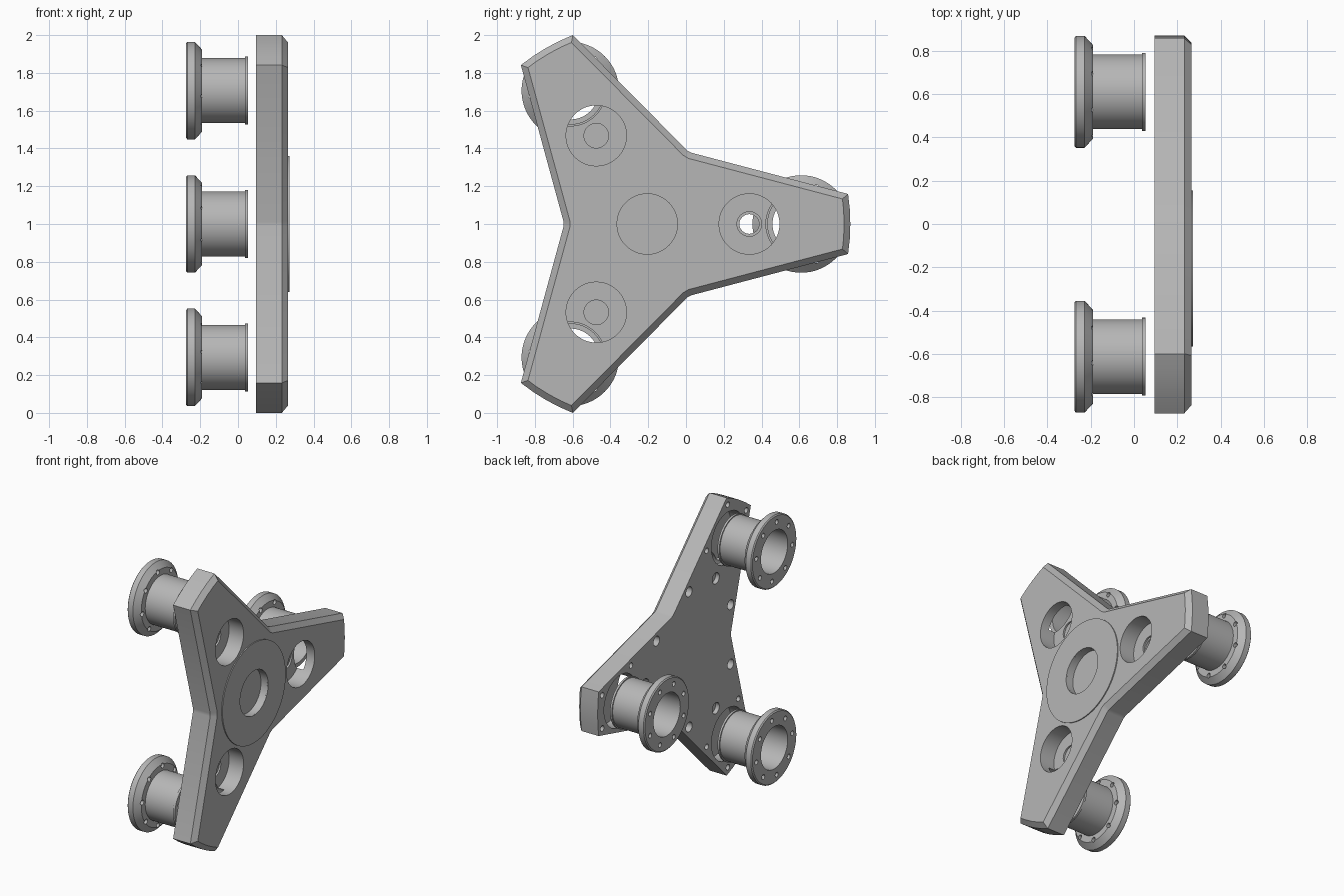
import bpy, bmesh, math
from mathutils import Vector

if "Cube" in bpy.data.objects:
    bpy.data.objects.remove(bpy.data.objects["Cube"])

CY, CZ = -0.205, 1.0                 # hub centre in the y-z plane
ARMS = [0, 120, 240]                 # arm directions, degrees
SPOOL_R, POCKET_R = 0.815, 0.54      # distance from the hub along an arm

grey = bpy.data.materials.new("light_grey")
grey.diffuse_color = (0.47, 0.47, 0.47, 1)
grey.use_nodes = True
grey.node_tree.nodes["Principled BSDF"].inputs["Base Color"].default_value = grey.diffuse_color


def polar(r, deg, y=CY, z=CZ):
    a = math.radians(deg)
    return y + r * math.cos(a), z + r * math.sin(a)


def finish(name, bm, smooth=True):
    bmesh.ops.recalc_face_normals(bm, faces=bm.faces[:])
    me = bpy.data.meshes.new(name)
    bm.to_mesh(me)
    bm.free()
    me.materials.append(grey)
    ob = bpy.data.objects.new(name, me)
    bpy.context.collection.objects.link(ob)
    return ob


def activate(ob):
    bpy.ops.object.select_all(action='DESELECT')
    ob.select_set(True)
    bpy.context.view_layer.objects.active = ob


def lathe(bm, profile, y, z, n=64):
    """Revolve a closed (x, radius) profile round an x-parallel axis."""
    rings = []
    for i in range(n):
        a = 2 * math.pi * i / n
        rings.append([bm.verts.new((x, y + r * math.cos(a), z + r * math.sin(a)))
                      for x, r in profile])
    m = len(profile)
    for i in range(n):
        p, q = rings[i], rings[(i + 1) % n]
        for j in range(m):
            k = (j + 1) % m
            bm.faces.new((p[j], p[k], q[k], q[j]))


def drill(bm, x0, x1, r, y, z, n=48):
    """Solid cylinder along x."""
    def ring(x):
        return [bm.verts.new((x, *polar(r, 360 * i / n, y, z))) for i in range(n)]
    a, b = ring(x0), ring(x1)
    bm.faces.new(a)
    bm.faces.new(b[::-1])
    for i in range(n):
        k = (i + 1) % n
        bm.faces.new((a[i], b[i], b[k], a[k]))


def cut(target, bm):
    """Subtract the cutter mesh and discard it."""
    cutter = finish("cutter", bm)
    cutter.hide_render = True
    mod = target.modifiers.new("cut", 'BOOLEAN')
    mod.operation, mod.solver, mod.object = 'DIFFERENCE', 'EXACT', cutter
    activate(target)
    bpy.ops.object.modifier_apply(modifier=mod.name)
    bpy.data.objects.remove(cutter)


def smooth(ob):
    activate(ob)
    bpy.ops.object.shade_smooth_by_angle(angle=math.radians(25))


# Three-armed plate with arc tips and a chamfered outer rim
bm = bmesh.new()
outline = []
for arm in ARMS:
    outline += [polar(1.075, arm + t) for t in (-8.5, -4.25, 0, 4.25, 8.5)]
    outline += [polar(0.443, arm + t) for t in (58.5, 61.5)]
back = [bm.verts.new((0.095, y, z)) for y, z in outline]
front = [bm.verts.new((0.265, y, z)) for y, z in outline]
bm.faces.new(back)
top = bm.faces.new(front[::-1])
for i in range(len(outline)):
    k = (i + 1) % len(outline)
    bm.faces.new((back[i], front[i], front[k], back[k]))
bmesh.ops.recalc_face_normals(bm, faces=bm.faces[:])
bmesh.ops.bevel(bm, geom=top.edges[:], offset=0.033, segments=1,
                affect='EDGES', profile=0.5)
plate = finish("plate", bm)

# Front pockets and the hub recess
bm = bmesh.new()
drill(bm, 0.215, 0.3, 0.16, CY, CZ)
for arm in ARMS:
    drill(bm, 0.15, 0.3, 0.16, *polar(POCKET_R, arm))
cut(plate, bm)

# Spool sockets from the back, breaking into the pockets
bm = bmesh.new()
for arm in ARMS:
    drill(bm, 0.05, 0.2, 0.187, *polar(SPOOL_R, arm))
cut(plate, bm)

# Shaft seats in the pocket floors
bm = bmesh.new()
for arm in ARMS:
    drill(bm, 0.138, 0.19, 0.065, *polar(POCKET_R, arm))
cut(plate, bm)

# Blind bolt holes and shaft holes in the back (one shaft hole is open)
bm = bmesh.new()
for arm in ARMS:
    end, radius = (0.16, 0.052) if arm == 0 else (0.125, 0.04)
    drill(bm, 0.05, end, radius, *polar(POCKET_R, arm), 32)
    for side in (-1, 1):
        drill(bm, 0.05, 0.17, 0.035, *polar(0.488, arm + side * 34), 24)
        for t in (30, 120):
            centre = polar(SPOOL_R, arm)
            drill(bm, 0.05, 0.15, 0.02, *polar(0.24, arm + side * t, *centre), 20)
cut(plate, bm)
smooth(plate)

# Thin raised ring round the hub recess
bm = bmesh.new()
lathe(bm, [(0.26, 0.16), (0.272, 0.16), (0.272, 0.36), (0.26, 0.36)], CY, CZ, 96)
smooth(finish("hub_ring", bm))

# Hollow flanged spools with bolt holes in the wide flange
profile = [(-0.275, 0.152), (-0.275, 0.25), (-0.268, 0.258), (-0.228, 0.258),
           (-0.19, 0.217), (-0.19, 0.172), (0.037, 0.172), (0.037, 0.18),
           (0.052, 0.18), (0.052, 0.152)]
for i, arm in enumerate(ARMS):
    y, z = polar(SPOOL_R, arm)
    bm = bmesh.new()
    lathe(bm, profile, y, z)
    spool = finish("spool_%d" % (i + 1), bm)
    bm = bmesh.new()
    for k in range(8):
        drill(bm, -0.3, -0.15, 0.017, *polar(0.206, arm + 22.5 + 45 * k, y, z), 16)
    cut(spool, bm)
    smooth(spool)
